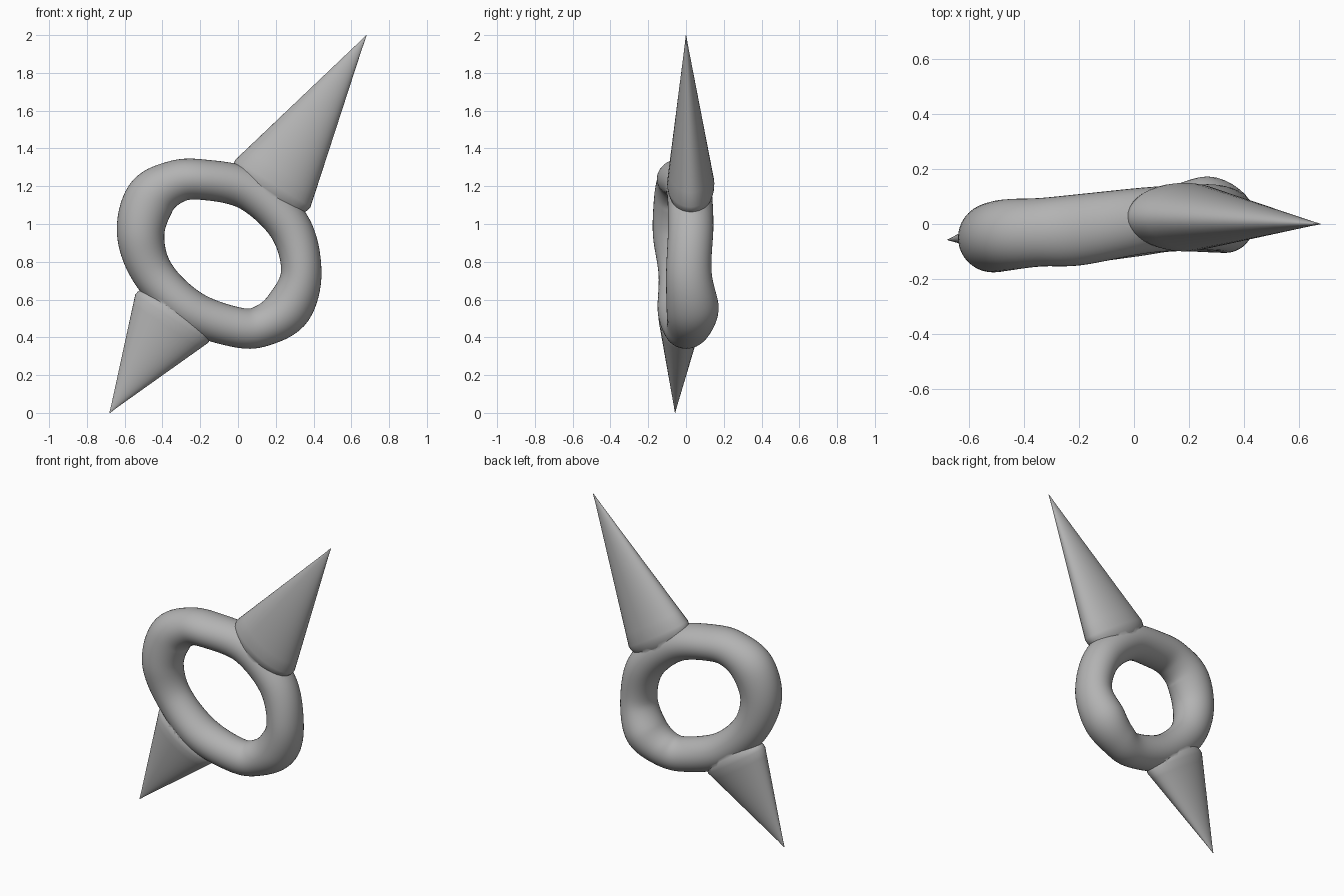
import bpy, bmesh, math
from mathutils import Vector

cube = bpy.data.objects.get("Cube")
if cube:
    bpy.data.objects.remove(cube, do_unlink=True)

grey = bpy.data.materials.new("plain grey")
grey.use_nodes = True
colour = (0.45, 0.45, 0.45, 1)
grey.diffuse_color = colour
grey.node_tree.nodes["Principled BSDF"].inputs["Base Color"].default_value = colour

Y = Vector((0, 1, 0))


def skin(name, rings, closed):
    """Bridge equal rings of points, capping the ends if open."""
    bm = bmesh.new()
    loops = [[bm.verts.new(p) for p in ring] for ring in rings]
    n = len(loops[0])
    pairs = list(zip(loops, loops[1:]))
    if closed:
        pairs.append((loops[-1], loops[0]))
    for a, b in pairs:
        for i in range(n):
            j = (i + 1) % n
            bm.faces.new((a[i], a[j], b[j], b[i]))
    if not closed:
        bm.faces.new(loops[0])
        bm.faces.new(loops[-1])
    bmesh.ops.recalc_face_normals(bm, faces=bm.faces)
    mesh = bpy.data.meshes.new(name)
    bm.to_mesh(mesh)
    bm.free()
    mesh.materials.append(grey)
    obj = bpy.data.objects.new(name, mesh)
    bpy.context.collection.objects.link(obj)
    return obj


def ellipse(centre, side, a, b, n=40):
    """Oval section: half width a along side, half depth b along y."""
    turns = [math.tau * i / n for i in range(n)]
    return [centre + side * (a * math.cos(t)) + Y * (b * math.sin(t)) for t in turns]


# Lumpy ring: x, y, z, half width, half depth
stations = [Vector(s) for s in (
    (.335, .015, .75, .107, .12), (.27, .035, .56, .125, .138),
    (.14, .02, .465, .11, .12), (0, -.01, .452, .106, .11),
    (-.25, -.03, .54, .11, .12), (-.445, -.035, .73, .11, .11),
    (-.515, -.05, .94, .125, .125), (-.465, -.04, 1.13, .135, .13),
    (-.34, -.03, 1.22, .115, .125), (-.19, -.02, 1.235, .107, .13),
    (.06, .015, 1.18, .11, .12), (.27, .025, .99, .112, .12))]


def spline(p, q, r, s, t):
    return 0.5 * (2 * q + (r - p) * t + (2 * p - 5 * q + 4 * r - s) * t * t
                  + (3 * q - p - 3 * r + s) * t ** 3)


count, steps = len(stations), 8
path = [spline(*(stations[(k + d) % count] for d in (-1, 0, 1, 2)), i / steps)
        for k in range(count) for i in range(steps)]
sections = []
for k, p in enumerate(path):
    a, b = path[k - 1], path[(k + 1) % len(path)]
    side = Vector((b[2] - a[2], 0, a[0] - b[0])).normalized()
    sections.append(ellipse(Vector(p[:3]), side, p[3], p[4]))
ring = skin("spiked_ring", sections, True)


# Flattened spikes with a rounded root buried in the ring
def spike(name, base, tip, wide, deep, root):
    base, tip = Vector(base), Vector(tip)
    axis = tip - base
    unit = axis.normalized()
    side = unit.cross(Y).normalized()
    rings = []
    for i in range(1, 9):
        t = math.pi / 2 * i / 9
        rings.append(ellipse(base - unit * (root * math.cos(t)), side,
                             wide * math.sin(t), deep * math.sin(t)))
    for i in range(13):
        f = i / 12
        s = max(1 - f, 0.008)
        rings.append(ellipse(base + axis * f, side, wide * s, deep * s))
    return skin(name, rings, False)


spikes = [
    spike("upper_spike", (.185, .025, 1.215), (.68, 0, 2), .235, .125, .13),
    spike("lower_spike", (-.35, -.03, .5), (-.68, -.058, 0), .232, .115, .12)]

# Fuse the spikes into the ring
for s in spikes:
    mod = ring.modifiers.new("join " + s.name, "BOOLEAN")
    mod.operation = "UNION"
    mod.solver = "EXACT"
    mod.object = s
dg = bpy.context.evaluated_depsgraph_get()
fused = bpy.data.meshes.new_from_object(ring.evaluated_get(dg))
ring.modifiers.clear()
ring.data = fused
for s in spikes:
    bpy.data.objects.remove(s, do_unlink=True)

bpy.ops.object.select_all(action="DESELECT")
ring.select_set(True)
bpy.context.view_layer.objects.active = ring
bpy.ops.object.shade_smooth_by_angle(angle=math.radians(50))
